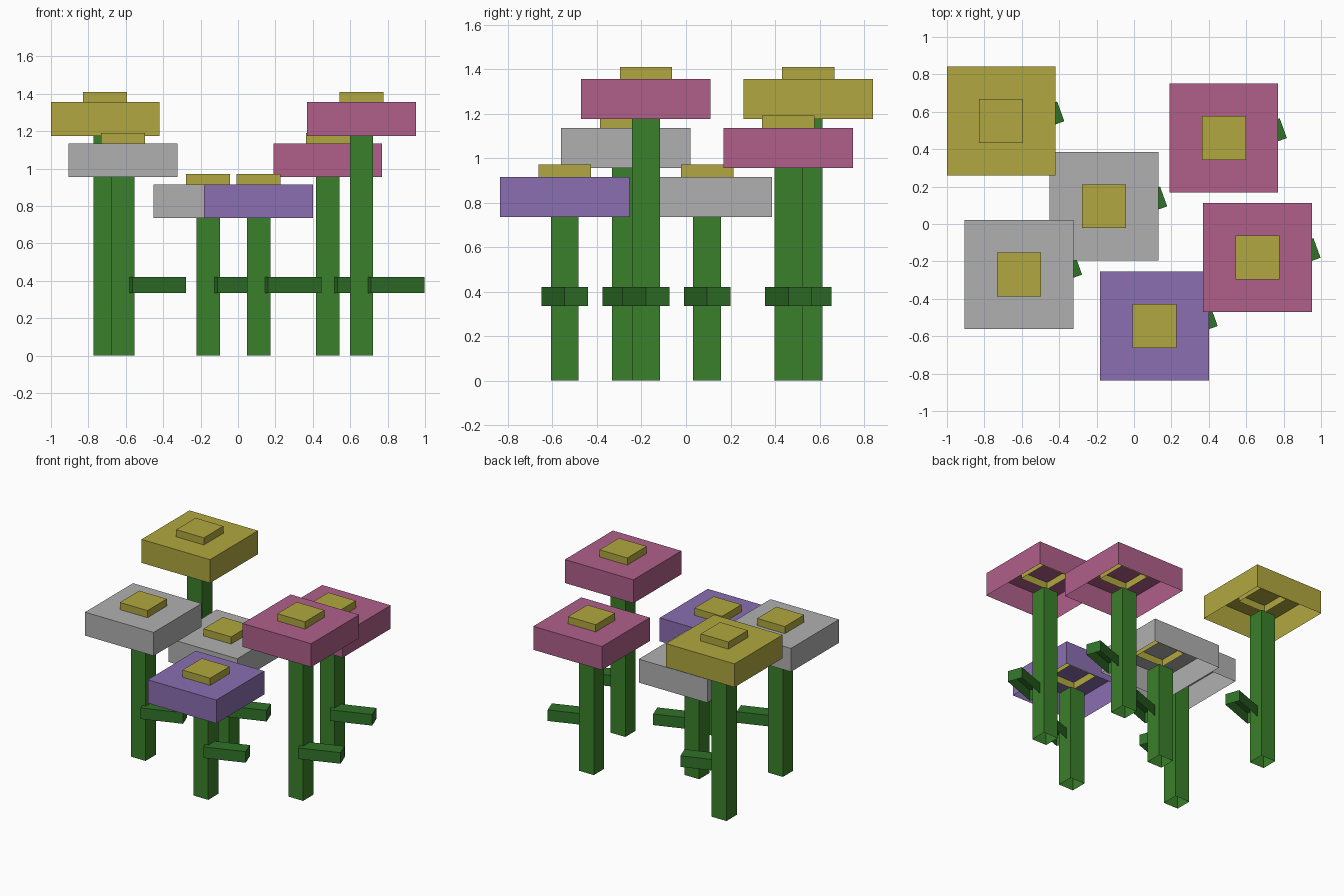
import bpy, bmesh, math
from mathutils import Matrix

if "Cube" in bpy.data.objects:
    bpy.data.objects.remove(bpy.data.objects["Cube"])


def material(name, rgb):
    m = bpy.data.materials.new(name)
    m.diffuse_color = (*rgb, 1)
    m.use_nodes = True
    m.node_tree.nodes["Principled BSDF"].inputs["Base Color"].default_value = m.diffuse_color
    return m


YELLOW = material("yellow", (0.44, 0.39, 0.05))
PINK = material("pink", (0.434, 0.117, 0.254))
GREY = material("grey", (0.434, 0.434, 0.434))
PURPLE = material("purple", (0.254, 0.156, 0.434))
STEM = material("stem green", (0.042, 0.216, 0.023))
LEAF = material("leaf green", (0.03, 0.17, 0.022))


def open_box(name, centre, size, z0, z1, mat, angle=0):
    """Thin-walled box, open at the bottom, turned about z."""
    bm = bmesh.new()
    bmesh.ops.create_cube(bm, size=1)
    bm.normal_update()
    bottom = [f for f in bm.faces if f.normal.z < -0.5]
    bmesh.ops.delete(bm, geom=bottom, context='FACES_ONLY')
    scale = Matrix.Diagonal((size[0], size[1], z1 - z0, 1))
    place = Matrix.Translation((centre[0], centre[1], (z0 + z1) / 2))
    bm.transform(place @ Matrix.Rotation(math.radians(angle), 4, 'Z') @ scale)
    mesh = bpy.data.meshes.new(name)
    bm.to_mesh(mesh)
    bm.free()
    mesh.materials.append(mat)
    obj = bpy.data.objects.new(name, mesh)
    bpy.context.collection.objects.link(obj)


def flower(x, y, height, mat):
    """One blossom; height is where the stem meets the petals."""
    open_box("stem", (x, y), (0.125, 0.125), 0, height, STEM)
    open_box("leaf", (x + 0.175, y), (0.305, 0.112), 0.335, 0.42, LEAF, 20)
    top = height + 0.18
    open_box("petals", (x, y), (0.582, 0.582), height, top, mat)
    # The centre pokes through the petal top and hangs a little below it
    open_box("flower_centre", (x, y), (0.235, 0.235), top - 0.055, top + 0.055, YELLOW)


# Tall, middle and short flowers
TALL, MIDDLE, SHORT = 1.175, 0.955, 0.735
flower(-0.71, 0.55, TALL, YELLOW)
flower(0.66, -0.18, TALL, PINK)
flower(0.48, 0.46, MIDDLE, PINK)
flower(-0.615, -0.27, MIDDLE, GREY)
flower(-0.16, 0.095, SHORT, GREY)
flower(0.11, -0.545, SHORT, PURPLE)
